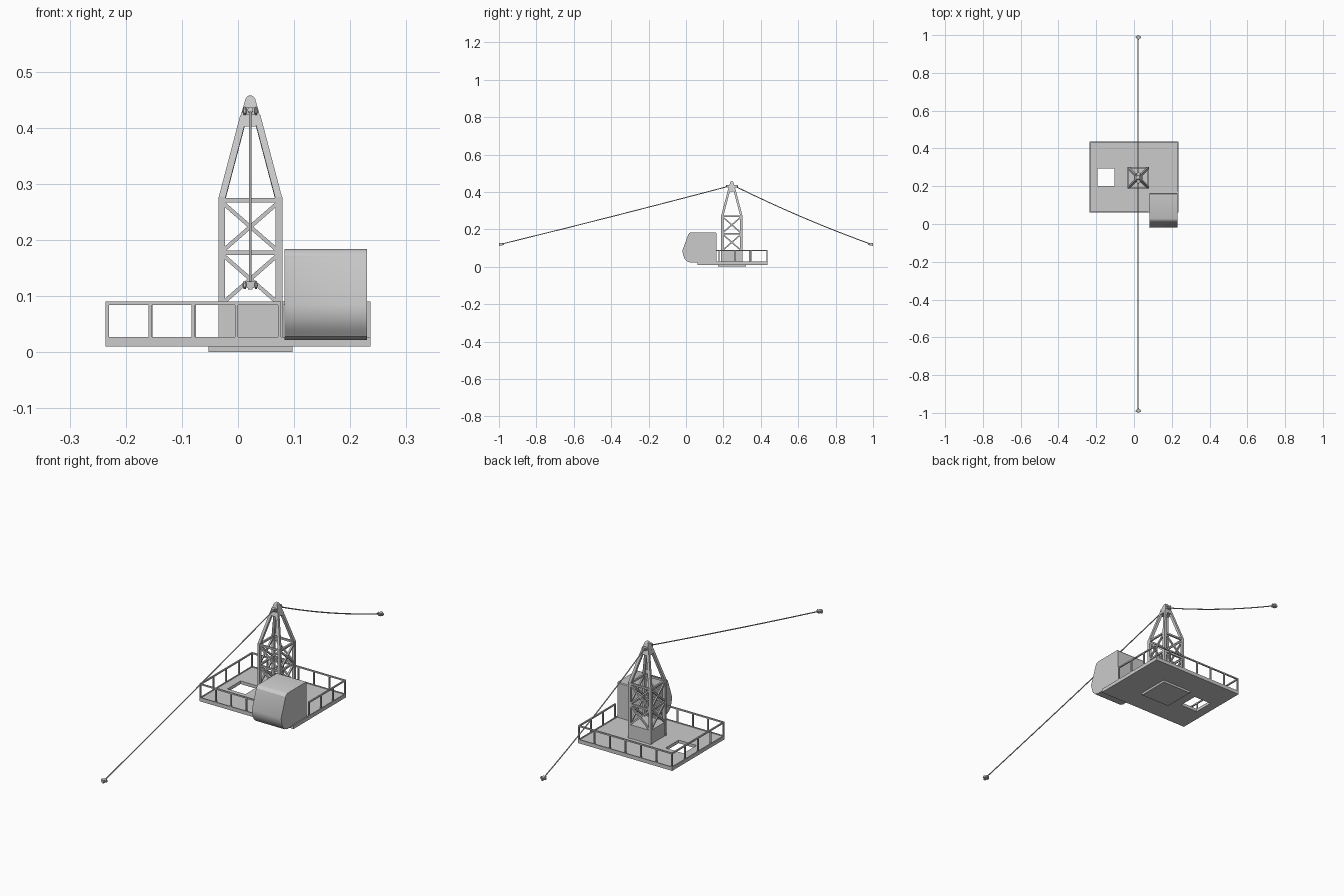
import bpy, bmesh, math
from mathutils import Vector, Matrix

if "Cube" in bpy.data.objects:
    bpy.data.objects.remove(bpy.data.objects["Cube"])

CX, CY = 0.022, 0.245          # tower axis


def finish(name, bm, smooth=False):
    bmesh.ops.recalc_face_normals(bm, faces=bm.faces)
    me = bpy.data.meshes.new(name)
    bm.to_mesh(me)
    bm.free()
    ob = bpy.data.objects.new(name, me)
    bpy.context.collection.objects.link(ob)
    if smooth:
        bpy.context.view_layer.objects.active = ob
        ob.select_set(True)
        bpy.ops.object.shade_smooth_by_angle(angle=math.radians(35))
        ob.select_set(False)
    return ob


def frame(p, q):
    z = (q - p).normalized()
    ref = Vector((1, 0, 0)) if abs(z.x) < 0.9 else Vector((0, 1, 0))
    y = z.cross(ref).normalized()
    x = y.cross(z)
    m = Matrix((x, y, z)).transposed().to_4x4()
    m.translation = (p + q) / 2
    return m


def beam(bm, p, q, w, d=None):
    p, q = Vector(p), Vector(q)
    s = Matrix.Diagonal((w, d or w, (q - p).length, 1))
    bmesh.ops.create_cube(bm, size=1, matrix=frame(p, q) @ s)


def rod(bm, p, q, r, n=10):
    p, q = Vector(p), Vector(q)
    bmesh.ops.create_cone(bm, cap_ends=True, segments=n, radius1=r, radius2=r,
                          depth=(q - p).length, matrix=frame(p, q))


def box(bm, x0, x1, y0, y1, z0, z1):
    m = Matrix.Translation(((x0 + x1) / 2, (y0 + y1) / 2, (z0 + z1) / 2))
    bmesh.ops.create_cube(bm, size=1, matrix=m @ Matrix.Diagonal((x1 - x0, y1 - y0, z1 - z0, 1)))


X0, X1, Y0, Y1 = -0.236, 0.236, 0.061, 0.436

# mounting plate under the deck
bm = bmesh.new()
box(bm, CX - .075, CX + .075, CY - .075, CY + .075, 0, .011)
finish("mounting_plate", bm)

# deck with square hatch opening, made as a grid with one cell left out
bm = bmesh.new()
xs, ys, zs = (X0, -.193, -.103, X1), (Y0, .2, .294, Y1), (.010, .024)
for i in range(3):
    for j in range(3):
        if (i, j) != (1, 1):
            v = [bm.verts.new((xs[i + a], ys[j + b], .010)) for a, b in ((0, 0), (1, 0), (1, 1), (0, 1))]
            bm.faces.new(v)
bmesh.ops.remove_doubles(bm, verts=bm.verts, dist=1e-5)
ext = bmesh.ops.extrude_face_region(bm, geom=bm.faces[:], use_keep_orig=True)
bmesh.ops.translate(bm, vec=(0, 0, .014), verts=[g for g in ext["geom"] if isinstance(g, bmesh.types.BMVert)])
finish("deck", bm)

# raised deck rim
bm = bmesh.new()
for y in (Y0, Y1 - .005):
    box(bm, X0, X1, y, y + .005, .010, .027)
for x in (X0, X1 - .005):
    box(bm, x, x + .005, Y0, Y1, .010, .027)
finish("deck_rim", bm)

# railings: (start, end, number of bays)
bm = bmesh.new()
e, top = .003, .087
runs = [((X0 + e, Y0 + e), (.074, Y0 + e), 4), ((X0 + e, Y1 - e), (X1 - e, Y1 - e), 6),
        ((X0 + e, Y0 + e), (X0 + e, Y1 - e), 4), ((X1 - e, .176), (X1 - e, Y1 - e), 3)]
for a, b, n in runs:
    a, b = Vector((*a, top)), Vector((*b, top))
    d = (b - a).normalized() * .003
    beam(bm, a - d, b + d, .006)
    for k in range(n + 1):
        p = a.lerp(b, k / n)
        beam(bm, (p.x, p.y, .022), p, .006)
finish("railing", bm)

# cab: side profile extruded across, front panel inset
prof = [(.163, .022), (.163, .180), (.160, .184), (.028, .184), (.018, .180), (.012, .172),
        (-.020, .085), (-.014, .058), (-.006, .040), (.006, .028), (.026, .022)]
bm = bmesh.new()
face = bm.faces.new([bm.verts.new((.083, y, z)) for y, z in prof])
ext = bmesh.ops.extrude_face_region(bm, geom=[face], use_keep_orig=True)
bmesh.ops.translate(bm, vec=(.147, 0, 0), verts=[g for g in ext["geom"] if isinstance(g, bmesh.types.BMVert)])
bmesh.ops.recalc_face_normals(bm, faces=bm.faces)
bm.normal_update()
front = [f for f in bm.faces if f.normal.y < -.3 and abs(f.normal.x) < .1
         and f.calc_center_median().z < .15]
bmesh.ops.inset_region(bm, faces=front, thickness=.008, depth=-.002)
finish("cab", bm, True)

# tower base housing
bm = bmesh.new()
box(bm, CX - .055, CX + .055, CY - .055, CY + .055, .02, .086)
finish("tower_base", bm)

# lattice tower: four legs, then the bracing of each side
bm = bmesh.new()
h = .051
for sx in (-1, 1):
    for sy in (-1, 1):
        at = lambda r, z: (CX + sx * r, CY + sy * r, z)
        beam(bm, at(h, .02), at(h, .277), .012)
        beam(bm, at(h, .272), at(.012, .420), .012)
for k in range(4):
    rot = Matrix.Translation((CX, CY, 0)) @ Matrix.Rotation(k * math.pi / 2, 4, 'Z')
    P = lambda x, z: rot @ Vector((x, -.052, z))
    for z in (.177, .271):
        beam(bm, P(-h, z), P(h, z), .008)
    for lo, hi in ((.086, .175), (.179, .268)):
        for s in (-1, 1):
            beam(bm, P(-h * s, lo), P(h * s, hi), .007)
finish("lattice_tower", bm)

# solid tapered head with rounded tip
bm = bmesh.new()
rings = []
for r, z in ((.0225, .402), (.0105, .445), (.0085, .452), (.0055, .456), (.002, .4575)):
    rings.append([bm.verts.new((CX + a * r, CY + b * r, z)) for a, b in ((-1, -1), (1, -1), (1, 1), (-1, 1))])
for a, b in zip(rings, rings[1:]):
    for i in range(4):
        j = (i + 1) % 4
        bm.faces.new((a[i], a[j], b[j], b[i]))
bm.faces.new(rings[0])
bm.faces.new(rings[-1])
finish("tower_head", bm)


# cable clamp: block, cross bolt with nuts, and an eye sleeve
def clamp(name, y, z, s):
    bm = bmesh.new()
    box(bm, CX - .007, CX + .007, y - .009, y + .009, z - .006, z + .006)
    rod(bm, (CX - .014, y, z), (CX + .014, y, z), .0025)
    for t in (-1, 1):
        rod(bm, (CX + t * .008, y, z), (CX + t * .012, y, z), .007, 6)
    rod(bm, (CX, y, z), (CX, y - s * .014, z + .002), .005)
    finish(name, bm)


# cables running down to the front and the back, with slight sag
for side, s, sag in (("front", -1, .003), ("back", 1, .012)):
    a, b = Vector((CX, CY + s * .018, .430)), Vector((CX, s * .988, .121))
    clamp(side + "_top_clamp", a.y, a.z, -s)
    clamp(side + "_end_clamp", s * .989, .120, s)
    cu = bpy.data.curves.new(side + "_cable", 'CURVE')
    cu.dimensions = '3D'
    cu.bevel_depth = .0025
    cu.bevel_resolution = 2
    cu.use_fill_caps = True
    sp = cu.splines.new('POLY')
    sp.points.add(12)
    for i, pt in enumerate(sp.points):
        t = i / 12
        p = a.lerp(b, t)
        pt.co = (p.x, p.y, p.z - sag * 4 * t * (1 - t), 1)
    bpy.context.collection.objects.link(bpy.data.objects.new(side + "_cable", cu))
    bm = bmesh.new()
    box(bm, CX - .004, CX + .004, min(s * .995, s), max(s * .995, s), .112, .126)
    finish(side + "_cable_end", bm)
